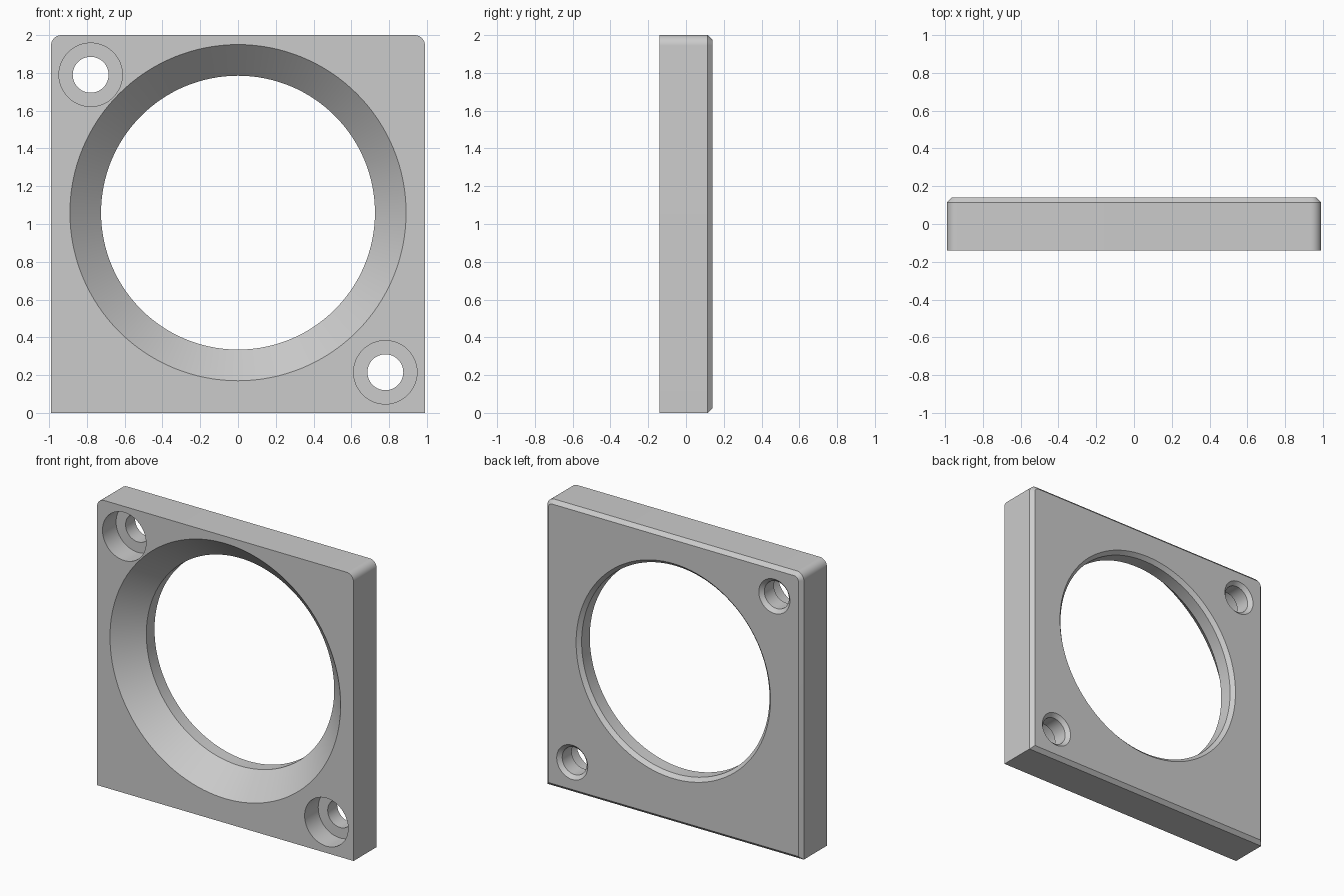
import bpy, bmesh
from math import cos, sin, pi, radians

cube = bpy.data.objects.get("Cube")
if cube:
    bpy.data.objects.remove(cube, do_unlink=True)

WIDTH, HEIGHT, DEPTH = 0.99, 2.0, 0.14   # half width, full height, half depth
CORNER, CHAMFER = 0.055, 0.025

grey = bpy.data.materials.new("light grey")
grey.use_nodes = True
colour = (0.6, 0.6, 0.6, 1)
grey.diffuse_color = colour
grey.node_tree.nodes["Principled BSDF"].inputs["Base Color"].default_value = colour


def make_object(name, bm):
    bmesh.ops.recalc_face_normals(bm, faces=bm.faces)
    mesh = bpy.data.meshes.new(name)
    bm.to_mesh(mesh)
    bm.free()
    mesh.materials.append(grey)
    obj = bpy.data.objects.new(name, mesh)
    bpy.context.collection.objects.link(obj)
    return obj


def outline(inset):
    """Plate outline with square bottom corners and rounded top corners."""
    w, r = WIDTH - inset, CORNER - inset
    points = [(-w, inset), (w, inset)]
    for side, start in ((1, 0), (-1, pi / 2)):
        for i in range(13):
            a = start + i * pi / 24
            points.append((side * (WIDTH - CORNER) + r * cos(a), HEIGHT - CORNER + r * sin(a)))
    return points


def loft(bm, rings):
    """Close a stack of matching vertex rings into a solid."""
    for a, b in zip(rings, rings[1:]):
        for i in range(len(a)):
            j = (i + 1) % len(a)
            bm.faces.new((a[i], a[j], b[j], b[i]))
    bm.faces.new(rings[0])
    bm.faces.new(rings[-1])


# Plate with a chamfer around its back edge
bm = bmesh.new()
loft(bm, [[bm.verts.new((x, y, z)) for x, z in outline(inset)]
          for y, inset in ((-DEPTH, 0), (DEPTH - CHAMFER, 0), (DEPTH, CHAMFER))])
plate = make_object("mounting_plate", bm)


def bore(name, x, z, profile, sides):
    """Cut a turned hole; profile lists (depth position, radius)."""
    bm = bmesh.new()
    loft(bm, [[bm.verts.new((x + r * cos(2 * pi * i / sides), y, z + r * sin(2 * pi * i / sides)))
               for i in range(sides)] for y, r in profile])
    cutter = make_object(name, bm)
    cutter.hide_render = True
    mod = plate.modifiers.new(name, "BOOLEAN")
    mod.operation, mod.solver, mod.object = "DIFFERENCE", "EXACT", cutter
    bpy.context.view_layer.objects.active = plate
    bpy.ops.object.modifier_apply(modifier=mod.name)
    bpy.data.objects.remove(cutter, do_unlink=True)


def back_flare(r):
    """Straight wall, then a chamfer opening at the back face."""
    return [(DEPTH - CHAMFER, r), (DEPTH, r + CHAMFER), (DEPTH + 0.05, r + CHAMFER)]


# Large opening with a conical front
bore("opening_cutter", 0, 1.06,
     [(-DEPTH - 0.05, 0.89), (-DEPTH, 0.89), (0.025, 0.725)] + back_flare(0.725), 128)

# Counterbored screw holes in opposite corners
for x, z in ((-0.78, 1.79), (0.78, 0.215)):
    bore("screw_hole_cutter", x, z,
         [(-DEPTH - 0.05, 0.168), (0.01, 0.168), (0.01, 0.095)] + back_flare(0.095), 48)

# Smooth curved walls, keeping the machined edges sharp
bpy.ops.object.select_all(action="DESELECT")
plate.select_set(True)
bpy.context.view_layer.objects.active = plate
bpy.ops.object.shade_smooth_by_angle(angle=radians(30))
